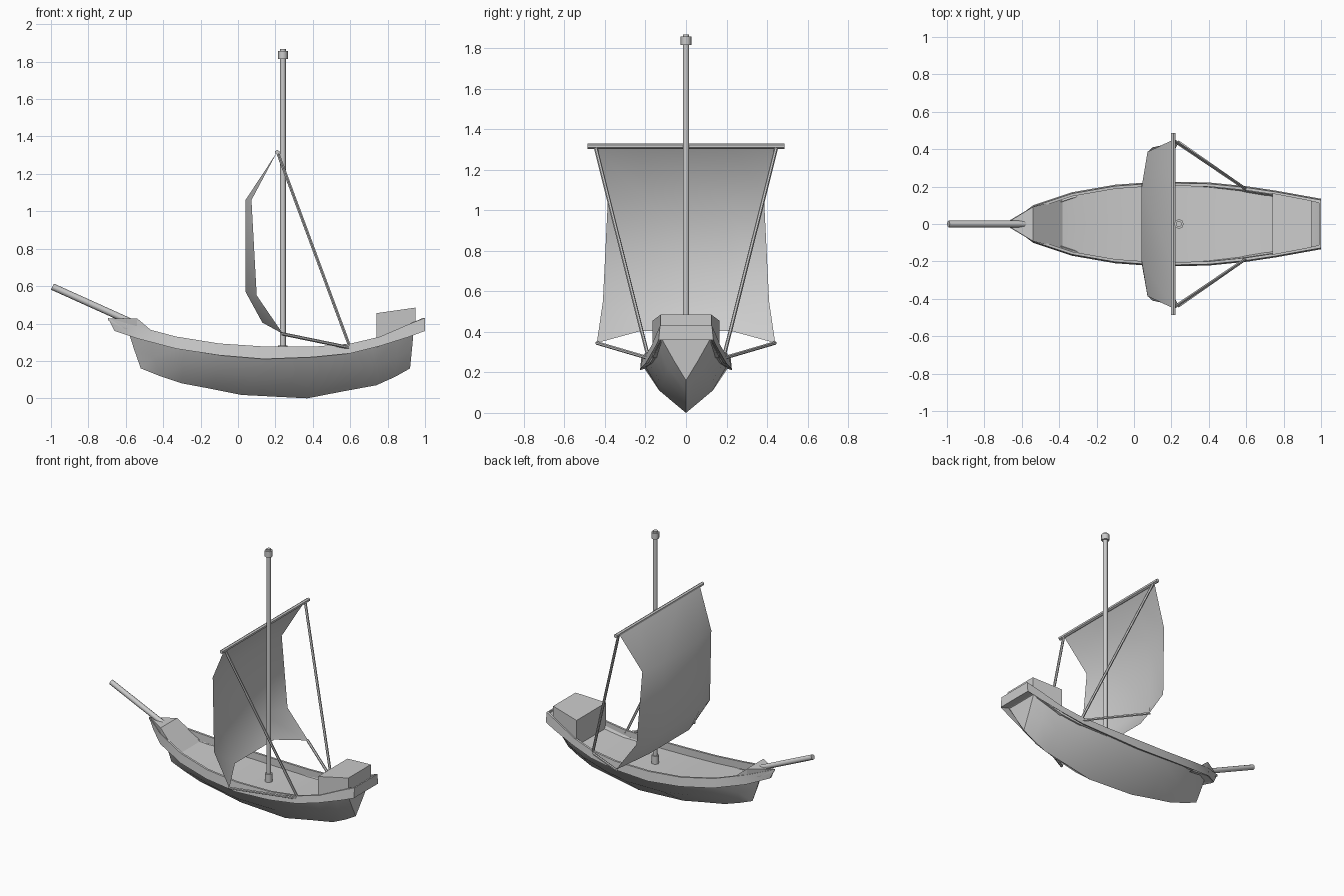
import bpy, math
from mathutils import Vector

if "Cube" in bpy.data.objects:
    bpy.data.objects.remove(bpy.data.objects["Cube"])


def make_mesh(name, verts, faces, smooth=None):
    me = bpy.data.meshes.new(name)
    me.from_pydata(verts, [], faces)
    me.validate()
    ob = bpy.data.objects.new(name, me)
    bpy.context.collection.objects.link(ob)
    bpy.ops.object.select_all(action='DESELECT')
    ob.select_set(True)
    bpy.context.view_layer.objects.active = ob
    bpy.ops.object.mode_set(mode='EDIT')
    bpy.ops.mesh.select_all(action='SELECT')
    bpy.ops.mesh.remove_doubles(threshold=0.0005)
    bpy.ops.mesh.normals_make_consistent(inside=False)
    bpy.ops.object.mode_set(mode='OBJECT')
    if smooth:
        bpy.ops.object.shade_smooth_by_angle(angle=math.radians(smooth))
    return ob


def rod(name, a, b, r, sides=8):
    a, b = Vector(a), Vector(b)
    d = b - a
    bpy.ops.mesh.primitive_cylinder_add(vertices=sides, radius=r, depth=d.length, location=(a + b) / 2)
    ob = bpy.context.object
    ob.name = name
    ob.rotation_euler = d.to_track_quat('Z', 'Y').to_euler()
    bpy.ops.object.shade_smooth_by_angle(angle=math.radians(50))
    return ob


# Hull stations: keel x, keel z, rail x, rail bottom z, rail top z, half width
stations = [
    (-.52, .16, -.66, .36, .43, .008),
    (-.42, .12, -.54, .32, .385, .10),
    (-.30, .08, -.33, .265, .33, .17),
    (-.14, .05, -.10, .23, .293, .21),
    (.02, .018, .14, .21, .277, .227),
    (.37, 0.0, .40, .22, .276, .222),
    (.55, .035, .60, .24, .292, .202),
    (.74, .07, .76, .28, .33, .178),
    (.84, .115, .91, .327, .395, .151),
    (.92, .16, 1.0, .36, .43, .135),
]


def section(i):
    kx, kz, x, zl, zu, w = stations[i]
    ends = i in (0, len(stations) - 1)
    xt = -.59 + (x + .66) / 1.66 * 1.53           # hull top is shorter than the rail
    wt = w * .9
    rake = .035 if i == 0 else 0
    wi = max(w - .022, .002)
    zd = zu - (.012 if ends else .05)
    xi = x if i == 0 else (x - .01 if ends else x)
    return [(kx, 0, kz), ((kx + xt) / 2, wt * (.5 if ends else .66), (kz + zl) / 2),
            (xt, wt, zl + .008), (x, w, zl), (x - rake, w - .007, zu),
            (xi - rake, wi, zu), (xi - rake, wi, zd), (xi - rake, 0, zd)]


# Hull, rail and deck as one mirrored loft with closed ends
verts, faces = [], []
n, m = len(stations), 8
for s in (1, -1):
    for i in range(n):
        verts += [(x, s * y, z) for x, y, z in section(i)]
for h in (0, 1):
    o = h * n * m
    for i in range(n - 1):
        for j in range(m - 1):
            a = o + i * m + j
            faces.append((a, a + 1, a + m + 1, a + m))
for i in (0, n - 1):
    for j in range(6):
        a, b = i * m + j, n * m + i * m + j
        if j == 4:
            faces += [(a, a + 1, b + 1, b)] if i else []
        elif j == 5:
            faces.append((a, a + 1, a + 2, b + 1, b))
        else:
            faces.append((a, a + 1, b + 1, b) if j else (a, a + 1, b + 1))
make_mesh("hull", verts, faces, 30)

# Foredeck wedge at the bow
make_mesh("foredeck",
          [(-.69, 0, .428), (-.54, .092, .428), (-.54, -.092, .428), (-.36, .138, .275), (-.36, -.138, .275),
           (-.54, .085, .33), (-.54, -.085, .33), (-.66, 0, .37)],
          [(0, 1, 2), (1, 3, 4, 2), (0, 7, 5, 1), (0, 2, 6, 7), (1, 5, 3), (2, 4, 6), (7, 6, 5), (5, 6, 4, 3)])

# Stern cabin box
box = [(x, s * w, z) for x, w, zt, zb in ((.74, .165, .455, .27), (.95, .125, .485, .37))
       for z in (zb, zt) for s in (1, -1)]
make_mesh("stern_cabin", box, [(0, 1, 3, 2), (4, 5, 7, 6), (2, 3, 7, 6), (0, 1, 5, 4), (0, 2, 6, 4), (1, 3, 7, 5)])

# Mast with foot collar and cap, bowsprit and yard
rod("mast", (.24, 0, .22), (.24, 0, 1.867), .016)
rod("mast_collar", (.24, 0, .215), (.24, 0, .283), .025)
rod("mast_cap", (.24, 0, 1.815), (.24, 0, 1.857), .026)
rod("bowsprit", (-.992, 0, .597), (-.575, 0, .409), .018)
rod("yard", (.21, -.487, 1.315), (.21, .487, 1.315), .013, 6)

# Billowing sail: rows of centre x, edge x, centre z, edge z, half width
rows = [(.208, .208, 1.315, 1.315, .45), (.04, .072, 1.06, 1.06, .385),
        (.04, .10, .57, .55, .41), (.13, .24, .405, .345, .44)]
cols = [-1, -.5, .5, 1]
verts = []
for xc, xe, zc, ze, w in rows:
    for c in cols:
        edge = abs(c) == 1
        verts.append((xe if edge else xc, c * w, ze if edge else zc))
faces = [(r * 4 + c, r * 4 + c + 1, r * 4 + c + 5, r * 4 + c + 4) for r in range(3) for c in range(3)]
make_mesh("sail", verts, faces, 60)

# Ropes from yard and sail corners to the rail
for s, side in ((1, "left"), (-1, "right")):
    rod("yard_rope_" + side, (.215, s * .445, 1.305), (.6, s * .185, .27), .009, 6)
    rod("sheet_rope_" + side, (.235, s * .44, .345), (.6, s * .185, .27), .009, 6)
